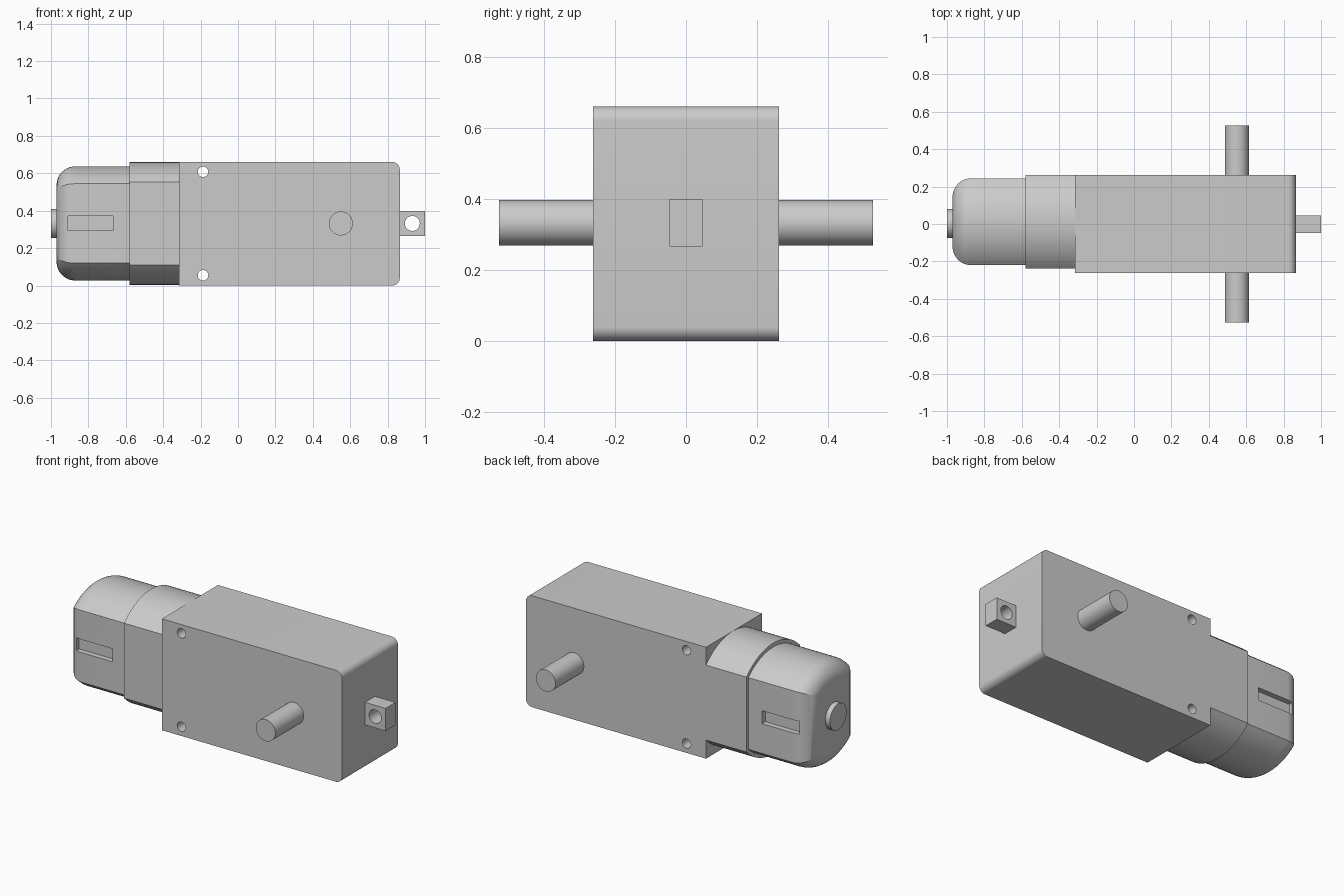
import bpy, bmesh, math
from mathutils import Matrix, Vector

default = bpy.data.objects.get("Cube")
if default:
    bpy.data.objects.remove(default, do_unlink=True)

grey = bpy.data.materials.new("plain_grey")
grey.use_nodes = True
colour = (0.6, 0.6, 0.6, 1)
grey.diffuse_color = colour
grey.node_tree.nodes["Principled BSDF"].inputs["Base Color"].default_value = colour

MID_Z = 0.332   # height of the shared axis
CAN_Y = 0.012   # motor axis sits slightly off centre


def finish(name, bm):
    bmesh.ops.recalc_face_normals(bm, faces=bm.faces)
    mesh = bpy.data.meshes.new(name)
    bm.to_mesh(mesh)
    bm.free()
    mesh.materials.append(grey)
    obj = bpy.data.objects.new(name, mesh)
    bpy.context.collection.objects.link(obj)
    return obj


def box(name, low, high):
    bm = bmesh.new()
    low, high = Vector(low), Vector(high)
    bmesh.ops.create_cube(bm, size=1, matrix=Matrix.Translation((low + high) / 2)
                          @ Matrix.Diagonal((*(high - low), 1)))
    return finish(name, bm)


def cylinder(name, centre, radius, length, axis, segments=48):
    bm = bmesh.new()
    turn = Matrix.Rotation(math.pi / 2, 4, "X" if axis == "y" else "Y")
    bmesh.ops.create_cone(bm, cap_ends=True, segments=segments, radius1=radius,
                          radius2=radius, depth=length,
                          matrix=Matrix.Translation(centre) @ turn)
    return finish(name, bm)


def outline(half_width, flat, top, inset=0, steps=24):
    """Two flat sides joined by shallow arcs, shrunk evenly by inset."""
    rise = top - flat
    radius = (half_width ** 2 + rise ** 2) / (2 * rise)
    centre = top - radius
    radius, half_width = radius - inset, half_width - inset
    sweep = math.asin(half_width / radius)
    arc = []
    for i in range(steps + 1):
        a = sweep * (1 - 2 * i / steps)
        arc.append((radius * math.sin(a), centre + radius * math.cos(a)))
    return arc + [(-y, -z) for y, z in arc]


def loft(name, sections):
    bm = bmesh.new()
    rings = [[bm.verts.new((x, CAN_Y + y, MID_Z + z)) for y, z in pts]
             for x, pts in sections]
    for a, b in zip(rings, rings[1:]):
        for i in range(len(a)):
            j = (i + 1) % len(a)
            bm.faces.new((a[i], a[j], b[j], b[i]))
    bm.faces.new(rings[0])
    bm.faces.new(rings[-1])
    return finish(name, bm)


def activate(obj):
    bpy.ops.object.select_all(action="DESELECT")
    obj.select_set(True)
    bpy.context.view_layer.objects.active = obj


def cut(obj, cutter):
    cutter.hide_render = True
    mod = obj.modifiers.new("cut", "BOOLEAN")
    mod.operation = "DIFFERENCE"
    mod.solver = "EXACT"
    mod.object = cutter
    activate(obj)
    bpy.ops.object.modifier_apply(modifier=mod.name)
    bpy.data.objects.remove(cutter, do_unlink=True)


# Gearbox with rounded outer edges and two screw holes
gearbox = box("gearbox", (-0.315, -0.262, 0), (0.865, 0.262, 0.66))
bm = bmesh.new()
bm.from_mesh(gearbox.data)
edges = [e for e in bm.edges if all(v.co.x > 0.8 for v in e.verts)
         and abs(e.verts[0].co.y - e.verts[1].co.y) > 0.1]
bmesh.ops.bevel(bm, geom=edges, offset=0.04, segments=8, profile=0.5, affect="EDGES")
bm.to_mesh(gearbox.data)
bm.free()
for z in (0.055, 0.608):
    cut(gearbox, cylinder("screw_cutter", (-0.187, 0, z), 0.028, 1, "y", 32))

# Collar and motor can with a rounded end
collar_shape = outline(0.25, 0.222, 0.328)
collar = loft("motor_collar", [(-0.58, collar_shape), (-0.315, collar_shape)])

ROUND = 0.1
sections = [(-0.58, outline(0.2325, 0.2125, 0.305))]
for i in range(11):
    a = math.pi / 2 * i / 10
    sections.append((-0.97 + ROUND * (1 - math.sin(a)),
                     outline(0.2325, 0.2125, 0.305, ROUND * (1 - math.cos(a)))))
motor = loft("motor_can", sections)
for side in (-1, 1):
    inner, outer = CAN_Y + side * 0.2, CAN_Y + side * 0.3
    cut(motor, box("slot_cutter", (-0.91, min(inner, outer), 0.295),
                   (-0.668, max(inner, outer), 0.372)))

# Bearing boss, output axle and mounting tab
boss = cylinder("bearing_boss", (-0.98, 0.003, MID_Z), 0.078, 0.04, "x")
axle = cylinder("output_axle", (0.55, 0, MID_Z), 0.064, 1.054, "y")
tab = box("mounting_tab", (0.865, -0.047, 0.265), (1, 0.046, 0.399))
cut(tab, cylinder("tab_cutter", (0.932, 0, MID_Z), 0.04, 0.4, "y", 32))

for part in (gearbox, collar, motor, boss, axle, tab):
    activate(part)
    bpy.ops.object.shade_smooth_by_angle(angle=math.radians(25))
